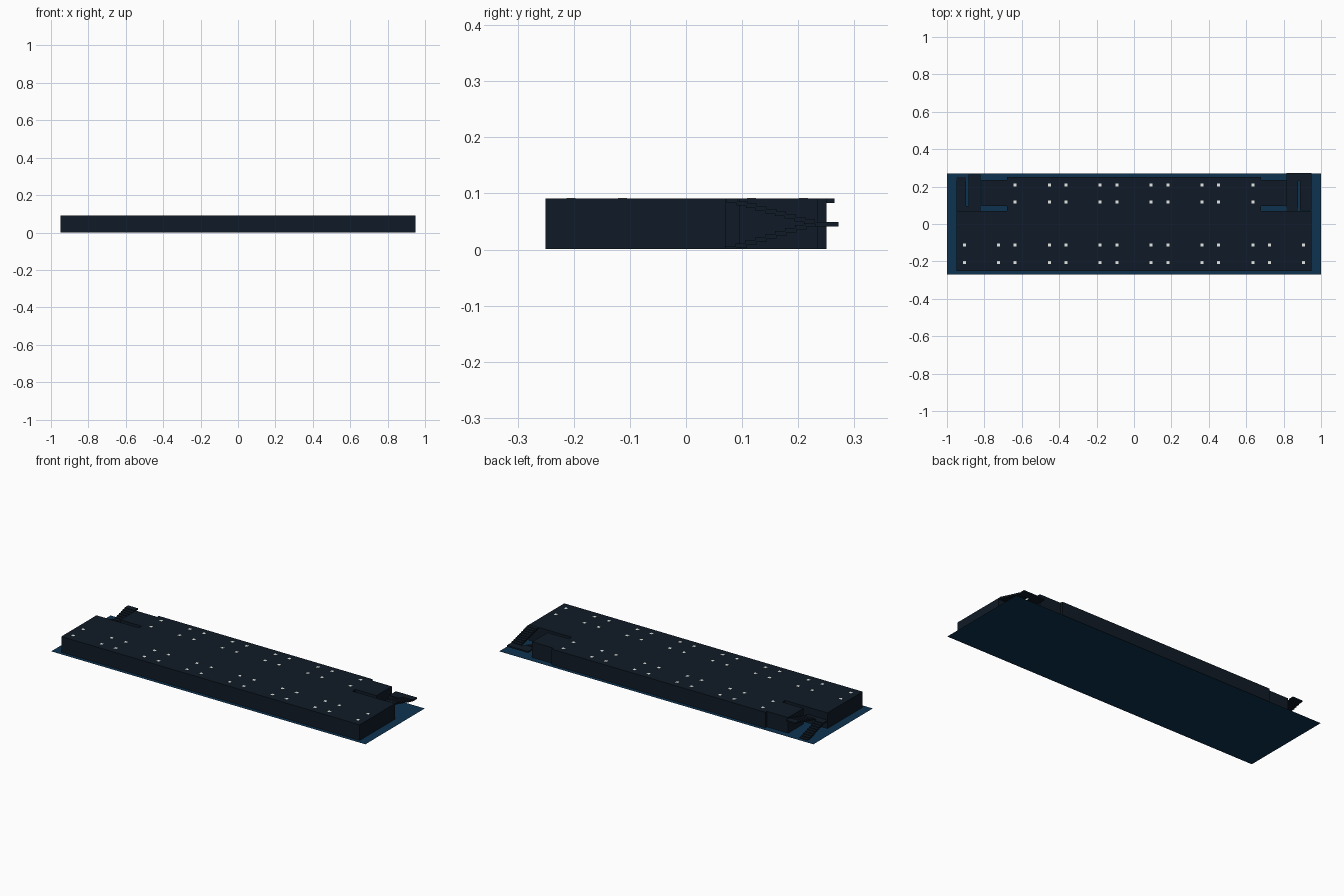
import bpy, bmesh
from mathutils import Matrix, Vector

if "Cube" in bpy.data.objects:
    bpy.data.objects.remove(bpy.data.objects["Cube"])


def material(name, rgb):
    m = bpy.data.materials.new(name)
    m.diffuse_color = (*rgb, 1)
    m.use_nodes = True
    m.node_tree.nodes["Principled BSDF"].inputs["Base Color"].default_value = m.diffuse_color
    return m


DARK = material("dark_wall", (0.005, 0.011, 0.02))
BLUE = material("blue_ground", (0.004, 0.033, 0.08))
WHITE = material("white_fixture", (0.8, 0.82, 0.78))
GREY = material("grey_fixture", (0.35, 0.37, 0.37))


def boxes(name, spans, mat):
    """One object made of boxes given as (x0, x1, y0, y1, z0, z1)."""
    bm = bmesh.new()
    for x0, x1, y0, y1, z0, z1 in spans:
        centre = Vector(((x0 + x1) / 2, (y0 + y1) / 2, (z0 + z1) / 2))
        size = (abs(x1 - x0), abs(y1 - y0), abs(z1 - z0), 1)
        bmesh.ops.create_cube(bm, size=1, matrix=Matrix.Translation(centre) @ Matrix.Diagonal(size))
    me = bpy.data.meshes.new(name)
    bm.to_mesh(me)
    bm.free()
    me.materials.append(mat)
    ob = bpy.data.objects.new(name, me)
    bpy.context.collection.objects.link(ob)
    return ob


FLOOR, CEIL, TOP = 0.001, 0.084, 0.091
T = 0.008                      # wall thickness
ROOM = 0.272                   # room pitch
END, WING, FRONT, BACK, HALL = 0.95, 0.68, -0.25, 0.25, 0.07
LX0, LX1, LY0, LY1 = 0.68, 0.815, 0.095, 0.235   # side blocks

# ground sheet
bpy.ops.mesh.primitive_plane_add(size=1)
ground = bpy.context.object
ground.name = "ground"
ground.scale = (2, 0.54, 1)
ground.data.materials.append(BLUE)

# floor and roof slabs: long front bar and narrower back wing
for name, z0, z1 in (("floor", FLOOR, 0.005), ("roof", CEIL, TOP)):
    boxes(name, [(-END, END, FRONT, HALL, z0, z1),
                 (-WING, WING, HALL, BACK, z0, z1)], DARK)

# outer walls
wall = [(-END, END, FRONT, FRONT + T, FLOOR, CEIL),
        (-WING, WING, BACK - T, BACK, FLOOR, CEIL)]
for s in (-1, 1):
    wall += [(s * END, s * (END - T), FRONT, HALL, FLOOR, CEIL),
             (s * WING, s * (WING - T), HALL, BACK, FLOOR, CEIL),
             (s * WING, s * END, HALL - T, HALL, FLOOR, CEIL)]
boxes("outer_walls", wall, DARK)

# corridor walls and room partitions
part = [(-END, END, -HALL, -HALL + T, FLOOR, CEIL),
        (-WING, WING, HALL - T, HALL, FLOOR, CEIL)]
for i in range(6):
    x = (i - 2.5) * ROOM
    part.append((x - T / 2, x + T / 2, FRONT, -HALL, FLOOR, CEIL))
    if 0 < i < 5:
        part.append((x - T / 2, x + T / 2, HALL, BACK, FLOOR, CEIL))
boxes("partitions", part, DARK)

# small blocks beside the stairwells
for s, side in ((-1, "left"), (1, "right")):
    boxes(side + "_block", [(s * LX0, s * LX1, LY0, LY1, FLOOR, TOP)], DARK)

# ceiling lights (four per room) and square panels between each pair
lights, panels = [], []
for rows, count in (((-0.205, -0.113), 7), ((0.117, 0.209), 5)):
    for i in range(count):
        c = (i - (count - 1) / 2) * ROOM
        for x in (c - 0.091, c + 0.091):
            lights += [(x - .008, x + .008, y - .008, y + .008, CEIL - .003, TOP + .0006)
                       for y in rows]
            m = sum(rows) / 2
            panels.append((x - .02, x + .02, m - .02, m + .02, CEIL - .003, TOP - .0002))
boxes("ceiling_lights", lights, WHITE)
boxes("ceiling_panels", panels, GREY)

# stairs: flights of separate treads around a half-height landing
MID, STEPS, TREAD = 0.049, 9, 0.008


def flight(x0, x1, ya, yb, za, zb):
    out = []
    run = (yb - ya) / STEPS
    for k in range(STEPS):
        z = za + (zb - za) * (k + 1) / STEPS
        y = ya + run * k
        out.append((x0, x1, y, y + run * 1.15, max(z - TREAD, FLOOR), z))
    return out


# right: ground up to a rear landing, then forward up to roof level
boxes("right_stairs",
      flight(0.815, 0.877, HALL, 0.23, 0, MID)
      + [(0.815, END, 0.23, 0.272, MID - TREAD, MID)]
      + flight(0.888, END, 0.23, HALL + 0.005, MID, TOP), DARK)

# left: rear ground up to a landing by the hall, then back up to roof level
boxes("left_stairs",
      flight(-END, -0.897, BACK, LY0, 0, MID)
      + [(-END, -0.822, HALL, LY0, MID - TREAD, MID)]
      + flight(-0.885, -0.822, LY0, BACK, MID, TOP)
      + [(-0.885, -0.822, 0.235, 0.265, TOP - TREAD, TOP)], DARK)
